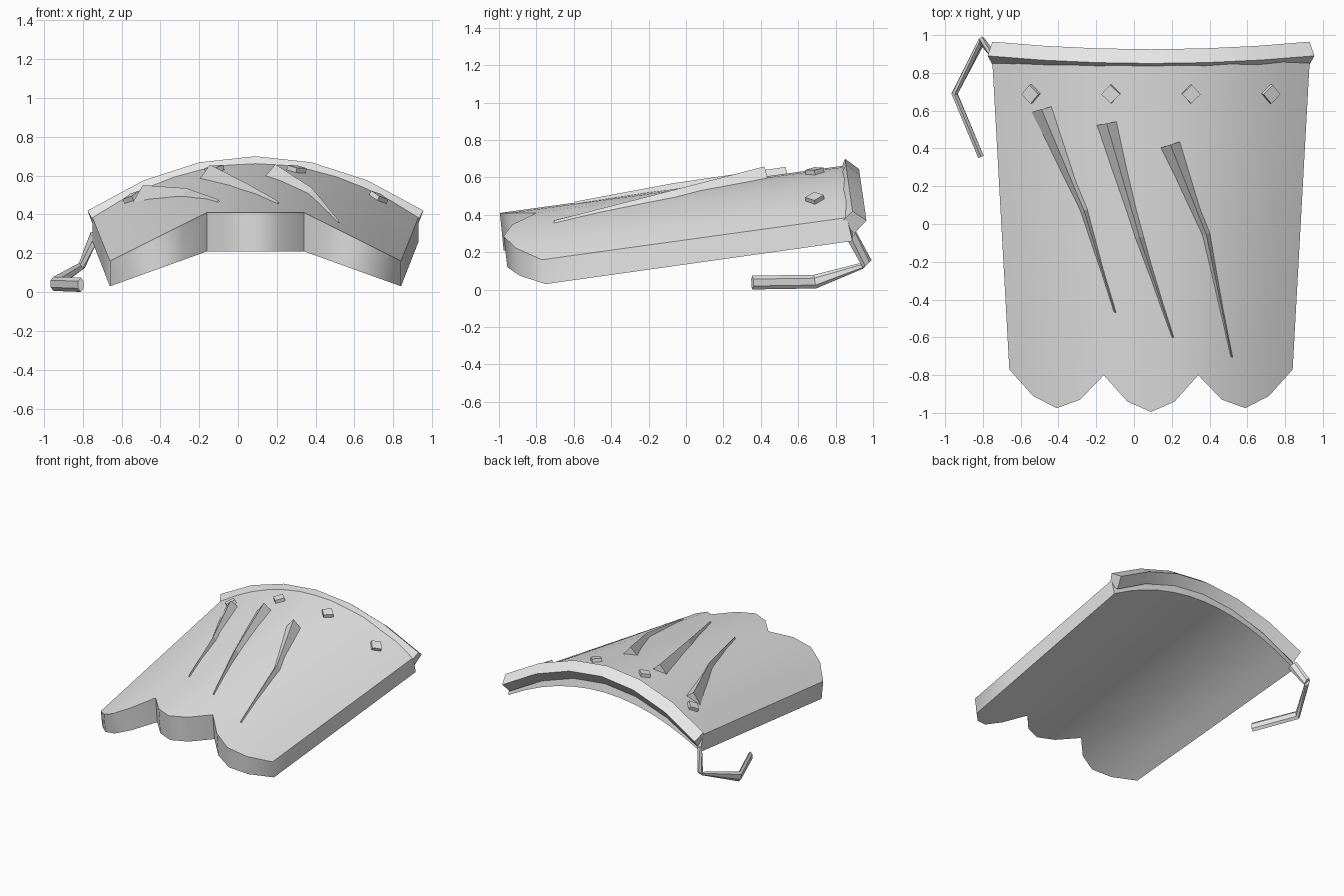
import bpy, bmesh, math
from mathutils import Vector
from mathutils.bvhtree import BVHTree

cube = bpy.data.objects.get("Cube")
if cube:
    bpy.data.objects.remove(cube)

grey = bpy.data.materials.new("pale grey")
grey.use_nodes = True
grey.diffuse_color = (0.8, 0.8, 0.8, 1)
grey.node_tree.nodes["Principled BSDF"].inputs["Base Color"].default_value = (0.8, 0.8, 0.8, 1)


def loft(name, rings, smooth_angle=None):
    """Join equal-sized rings of points into a capped solid."""
    bm = bmesh.new()
    loops = [[bm.verts.new(p) for p in ring] for ring in rings]
    n = len(loops[0])
    for a, b in zip(loops, loops[1:]):
        for i in range(n):
            j = (i + 1) % n
            bm.faces.new((a[i], a[j], b[j], b[i]))
    bm.faces.new(loops[0])
    bm.faces.new(loops[-1])
    bmesh.ops.recalc_face_normals(bm, faces=bm.faces)
    mesh = bpy.data.meshes.new(name)
    bm.to_mesh(mesh)
    bm.free()
    obj = bpy.data.objects.new(name, mesh)
    bpy.context.collection.objects.link(obj)
    mesh.materials.append(grey)
    if smooth_angle:
        bpy.ops.object.select_all(action='DESELECT')
        obj.select_set(True)
        bpy.context.view_layer.objects.active = obj
        bpy.ops.object.shade_smooth_by_angle(angle=math.radians(smooth_angle))
    return obj


MID = 0.09  # centre line of the plate

# Arched plate with a three-lobed front edge
lobe_y = [-0.77, -0.91, -0.975, -0.93, -0.80, -0.94, -0.995]
lobe_y += lobe_y[-2::-1]
STEPS = 4
rings = []
for i, fy in enumerate(lobe_y):
    t = (i - 6) / 6
    drop = max(0, abs(t) - 1 / 3) * 1.5
    fx, bx = MID + 0.75 * t, MID + 0.84 * t
    arch = 0.665 - 0.28 * t * t
    front_top = Vector((fx, fy, 0.41 - 0.25 * drop))
    back_top = Vector((bx, 0.86, arch))
    back_low = Vector((bx, 0.89, arch - 0.16 + 0.035 * t * t))
    front_low = Vector((fx, fy + 0.02, 0.21 - 0.18 * drop))
    ring = [front_top.lerp(back_top, k / STEPS) for k in range(STEPS + 1)]
    ring += [back_low.lerp(front_low, k / STEPS) for k in range(STEPS + 1)]
    rings.append(ring)
plate = loft("arched_plate", rings, 55)

# Lookup of the plate's upper surface
tree = BVHTree.FromPolygons([v.co for v in plate.data.vertices],
                            [p.vertices for p in plate.data.polygons])


def on_plate(x, y):
    hit, normal, _, _ = tree.ray_cast(Vector((x, y, 3)), Vector((0, 0, -1)))
    return hit, normal


# Raised square rim along the back edge
rings = []
for i in range(7):
    t = (i - 3) / 3
    q = t * t
    rings.append([
        (MID + 0.865 * t, 0.85 + 0.04 * q, 0.70 - 0.28 * q),
        (MID + 0.84 * t, 0.925 + 0.04 * q, 0.645 - 0.275 * q),
        (MID + 0.82 * t, 0.88 + 0.02 * q, 0.57 - 0.27 * q),
        (MID + 0.835 * t, 0.825 + 0.01 * q, 0.635 - 0.27 * q)])
loft("back_rim", rings, 30)

# Tapered ridges: left and right base corners at the wide end, bend and tip
ridges = [
    [(-0.555, 0.59, -0.425, 0.625), (-0.29, 0.065, -0.24, 0.08), (-0.113, -0.465, -0.088, -0.47)],
    [(-0.21, 0.52, -0.08, 0.545), (0.0, -0.08, 0.06, -0.065), (0.195, -0.60, 0.217, -0.60)],
    [(0.13, 0.40, 0.255, 0.44), (0.355, -0.065, 0.41, -0.045), (0.505, -0.70, 0.53, -0.71)],
]
for n, sections in enumerate(ridges):
    rings = []
    for (lx, ly, rx, ry), height in zip(sections, (0.06, 0.035, 0.012)):
        left, right = on_plate(lx, ly)[0], on_plate(rx, ry)[0]
        peak = on_plate((lx + rx) / 2, (ly + ry) / 2)[0]
        sink = Vector((0, 0, 0.015))
        rings.append([left - sink, peak + Vector((0, 0, height)), right - sink])
    loft(f"tapered_ridge_{n + 1}", rings)

# Diamond studs lying on the plate
for n in range(4):
    spot, normal = on_plate(-0.54 + 0.42 * n, 0.69)
    along = Vector((0, 1, 0)) - normal * normal.y
    along.normalize()
    across = along.cross(normal)
    rings = []
    for h in (-0.02, 0.025):
        c = spot + normal * h
        rings.append([c + d * 0.05 for d in (along, across, -along, -across)])
    loft(f"diamond_stud_{n + 1}", rings)

# Bent strap hanging from the right back corner
path = [Vector(p) for p in ((-0.74, 0.885, 0.29), (-0.805, 0.97, 0.135),
                            (-0.95, 0.69, 0.043), (-0.81, 0.355, 0.038))]
rings = []
for i, p in enumerate(path):
    before = (p - path[max(i - 1, 0)]).normalized()
    after = (path[min(i + 1, 3)] - p).normalized()
    direction = (before + after).normalized()
    side = direction.cross(Vector((0, 0, 1))).normalized()
    up = side.cross(direction)
    if i == 1:  # keep the sharp bend evenly thick
        side, up = Vector((-1, 0, 0)), Vector((0, 0.6, 0.6))
    rings.append([p + side * 0.018 * math.cos(a) + up * 0.037 * math.sin(a)
                  for a in (math.radians(30 + 60 * k) for k in range(6))])
# Match each ring to the previous one so the strap does not twist
for i in range(1, 4):
    shift = [(path[i] - path[i - 1] + a) for a in rings[i - 1]]
    options = [r[k:] + r[:k] for r in (rings[i], rings[i][::-1]) for k in range(6)]
    rings[i] = min(options, key=lambda o: sum((a - b).length_squared for a, b in zip(o, shift)))
loft("hanging_strap", rings, 30)
